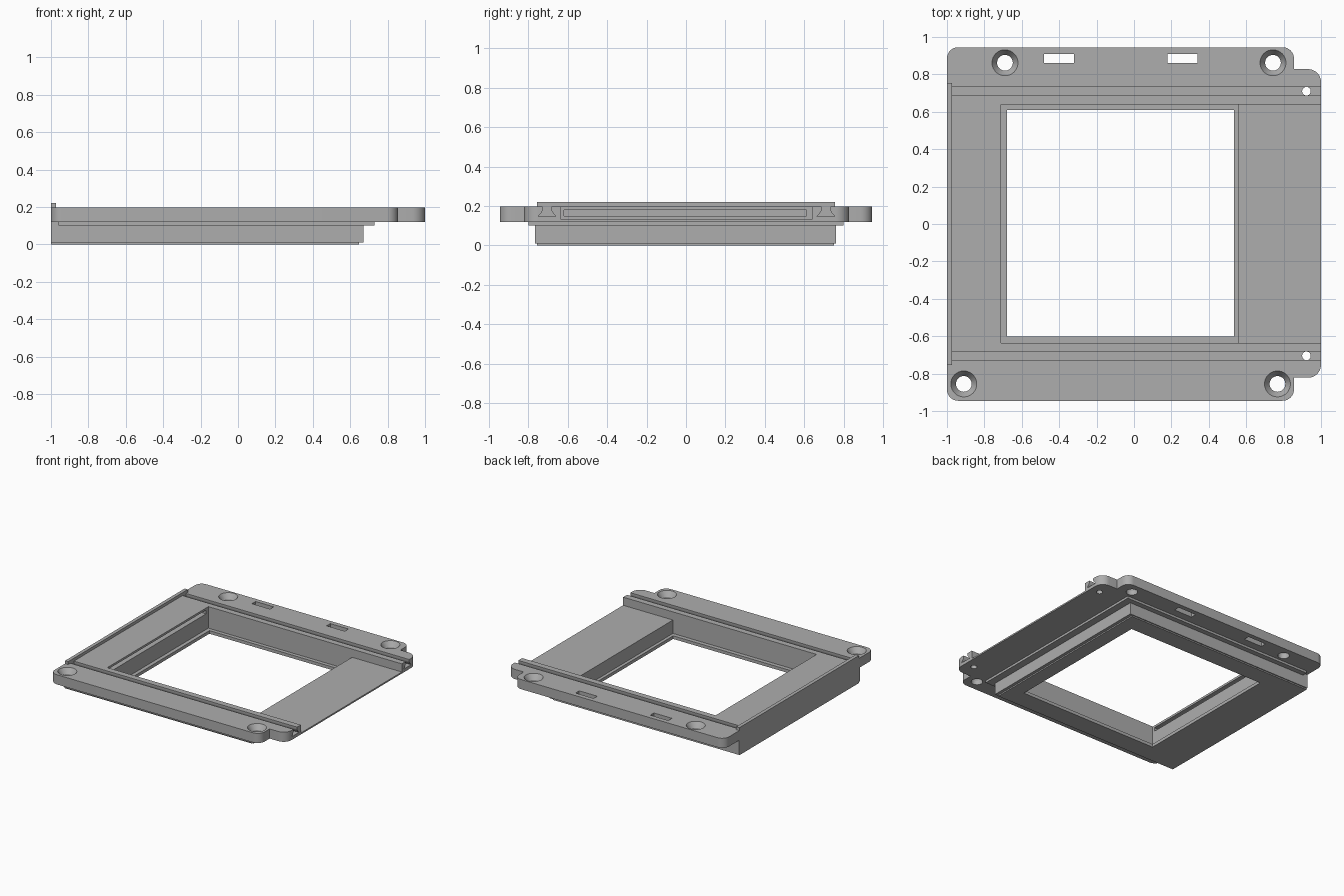
import bpy, bmesh, math
from mathutils import Vector

old = bpy.data.objects.get("Cube")
if old:
    bpy.data.objects.remove(old, do_unlink=True)

grey = bpy.data.materials.new("plain grey")
grey.use_nodes = True
colour = (0.42, 0.42, 0.42, 1)
grey.diffuse_color = colour
grey.node_tree.nodes["Principled BSDF"].inputs["Base Color"].default_value = colour

# Axis order: profile u, profile v, extrusion
AXES = {"z": lambda u, v, w: (u, v, w),
        "y": lambda u, v, w: (u, w, v),
        "x": lambda u, v, w: (w, u, v)}


def prism(name, points, lo, hi, axis="z"):
    """Extrude a flat profile along an axis."""
    bm = bmesh.new()
    place = AXES[axis]
    base = bm.faces.new([bm.verts.new(place(u, v, lo)) for u, v in points])
    out = bmesh.ops.extrude_face_region(bm, geom=[base])
    shift = Vector(place(0, 0, hi - lo))
    bmesh.ops.translate(bm, vec=shift,
                        verts=[g for g in out["geom"] if isinstance(g, bmesh.types.BMVert)])
    bmesh.ops.recalc_face_normals(bm, faces=bm.faces)
    mesh = bpy.data.meshes.new(name)
    bm.to_mesh(mesh)
    bm.free()
    mesh.materials.append(grey)
    obj = bpy.data.objects.new(name, mesh)
    bpy.context.collection.objects.link(obj)
    return obj


def box(name, x0, x1, y0, y1, z0, z1):
    return prism(name, [(x0, y0), (x1, y0), (x1, y1), (x0, y1)], z0, z1)


def cone(name, x, y, z0, z1, r0, r1):
    bpy.ops.mesh.primitive_cone_add(vertices=40, radius1=r0, radius2=r1, depth=z1 - z0,
                                    location=(x, y, (z0 + z1) / 2))
    obj = bpy.context.object
    obj.name = name
    obj.data.materials.append(grey)
    return obj


def combine(target, tool, operation):
    """Apply a boolean and discard the tool."""
    mod = target.modifiers.new("boolean", "BOOLEAN")
    mod.operation, mod.solver, mod.object = operation, "EXACT", tool
    bpy.context.view_layer.objects.active = target
    bpy.ops.object.modifier_apply(modifier=mod.name)
    bpy.data.objects.remove(tool, do_unlink=True)


def rounded(corners):
    """Outline from (x, y, radius, start angle) corners; radius 0 is sharp."""
    points = []
    for x, y, r, start in corners:
        if r == 0:
            points.append((x, y))
            continue
        a = math.radians(start)
        mid = a + math.pi / 4
        cx = x - math.copysign(r, math.cos(mid))
        cy = y - math.copysign(r, math.sin(mid))
        for i in range(11):
            t = a + math.pi / 2 * i / 10
            points.append((cx + r * math.cos(t), cy + r * math.sin(t)))
    return points


TOP, UNDER, FLOOR = 0.197, 0.12, 0.132

# Mounting plate with rounded corners and a narrower tongue at the left end
frame = prism("adapter_frame", rounded([
    (-1, -0.945, 0.06, 180), (0.855, -0.945, 0.06, 270), (0.855, -0.822, 0, 0),
    (1, -0.822, 0.07, 270), (1, 0.828, 0.07, 0), (0.855, 0.828, 0, 0),
    (0.855, 0.945, 0.06, 0), (-1, 0.945, 0.06, 90)]), UNDER, TOP)

# Stepped body underneath and the raised end ridge
for part in (box("step", -0.96, 0.73, -0.8, 0.8, 0.102, 0.15),
             box("body", -1, 0.672, -0.765, 0.76, 0.01, 0.14),
             box("base", -1, 0.648, -0.755, 0.752, 0, 0.05),
             box("end_ridge", -1, -0.972, -0.755, 0.755, 0.1, 0.22)):
    combine(frame, part, "UNION")

# Window with a bottom lip, and the open slide channel beside it
channel = [(-0.71, 0.025), (0.56, 0.025), (0.56, FLOOR), (1.1, FLOOR), (1.1, 0.3), (-0.71, 0.3)]
cutters = [prism("channel", channel, -0.635, 0.64, "y"),
           box("window", -0.68, 0.535, -0.602, 0.61, -0.1, 0.3),
           box("slide_slot", -0.8, -0.6, -0.618, 0.612, 0.15, 0.18)]

# Dovetail grooves with pin holes
for y in (-0.705, 0.71):
    half = [(0.022, 0.3), (0.022, 0.18), (0.026, 0.17), (0.046, 0.146)]
    outline = [(y + u, v) for u, v in half] + [(y - u, v) for u, v in reversed(half)]
    cutters.append(prism("dovetail", outline, -0.972, 1.1, "x"))
    cutters.append(cone("pin_hole", 0.922, y, 0.05, 0.3, 0.023, 0.023))

# Countersunk screw holes
for x, y in ((-0.69, 0.862), (0.743, 0.862), (-0.91, -0.855), (0.767, -0.855)):
    cutters.append(cone("screw_hole", x, y, 0.05, 0.3, 0.042, 0.042))
    cutters.append(cone("countersink", x, y, 0.155, TOP + 0.001, 0.041, 0.07))

# Latch slots
for x in (-0.4, 0.26):
    cutters.append(box("latch_slot", x - 0.08, x + 0.08, 0.862, 0.908, 0.05, 0.3))

for cutter in cutters:
    combine(frame, cutter, "DIFFERENCE")

bpy.ops.object.select_all(action="DESELECT")
frame.select_set(True)
bpy.context.view_layer.objects.active = frame
bpy.ops.object.shade_smooth_by_angle(angle=math.radians(30))
